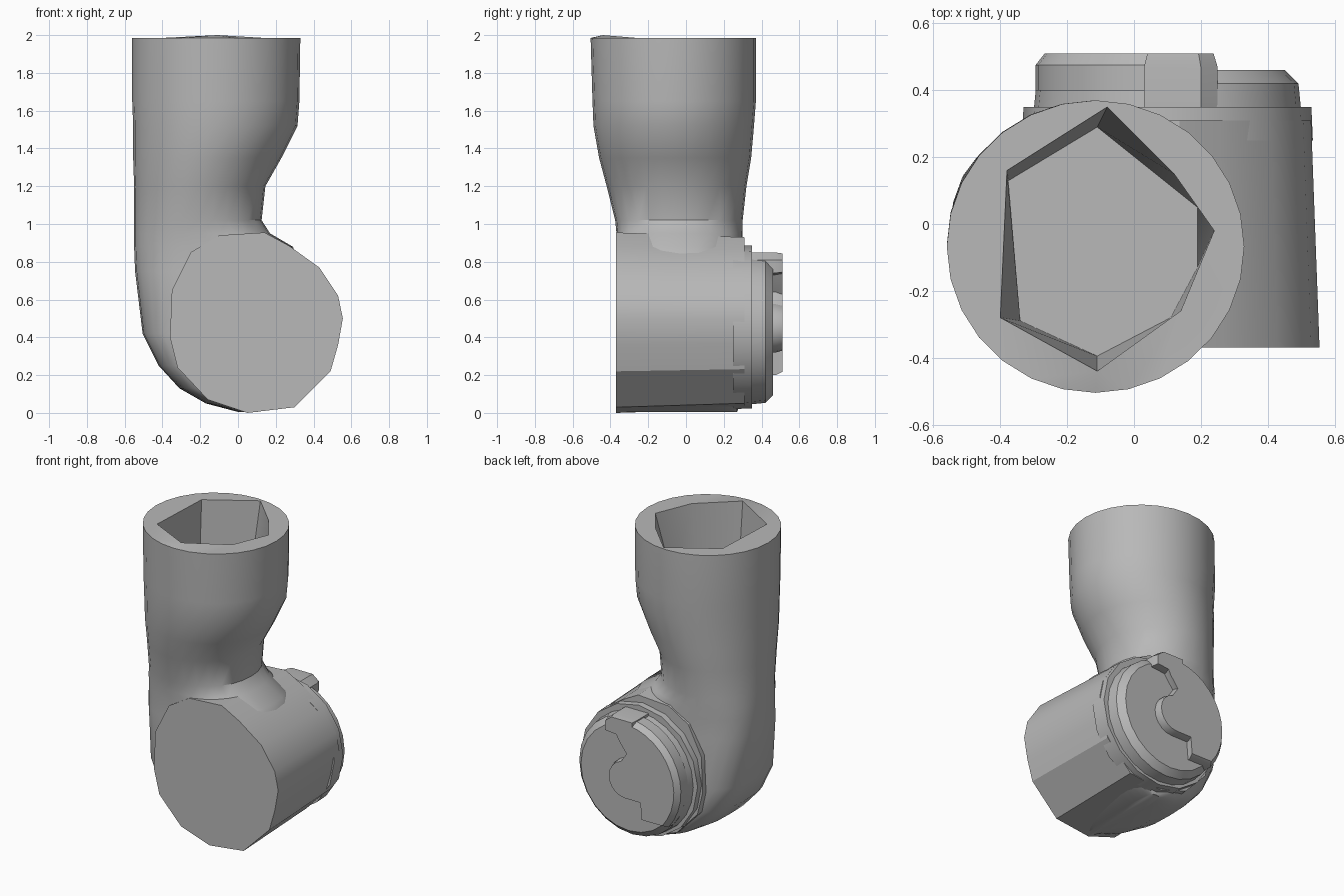
import bpy, bmesh, math
from math import cos, sin, pi, radians

cube = bpy.data.objects.get("Cube")
if cube:
    bpy.data.objects.remove(cube, do_unlink=True)

grey = bpy.data.materials.new("plain_grey")
grey.use_nodes = True
colour = (0.48, 0.48, 0.48, 1)
grey.diffuse_color = colour
grey.node_tree.nodes["Principled BSDF"].inputs["Base Color"].default_value = colour


def finish(name, bm, angle):
    bmesh.ops.recalc_face_normals(bm, faces=bm.faces)
    mesh = bpy.data.meshes.new(name)
    bm.to_mesh(mesh)
    bm.free()
    mesh.materials.append(grey)
    obj = bpy.data.objects.new(name, mesh)
    bpy.context.collection.objects.link(obj)
    bpy.ops.object.select_all(action='DESELECT')
    obj.select_set(True)
    bpy.context.view_layer.objects.active = obj
    bpy.ops.object.shade_smooth_by_angle(angle=radians(angle))


def skin(bm, rings):
    """Join equal-length vertex rings with quads."""
    for a, b in zip(rings, rings[1:]):
        n = len(a)
        for i in range(n):
            j = (i + 1) % n
            bm.faces.new((a[i], a[j], b[j], b[i]))


def prism(name, outline, steps, centre, angle=30):
    """Extrude an x-z outline along y; steps are (y, scale about centre)."""
    bm = bmesh.new()
    cx, cz = centre
    rings = [[bm.verts.new((cx + (x - cx) * s, y, cz + (z - cz) * s))
              for x, z in outline] for y, s in steps]
    skin(bm, rings)
    bm.faces.new(rings[0])
    bm.faces.new(rings[-1])
    finish(name, bm, angle)


def arc(cx, cz, r, start, end, n):
    return [(cx + r * cos(radians(start + (end - start) * i / n)),
             cz + r * sin(radians(start + (end - start) * i / n)))
            for i in range(n + 1)]


# Arm tube: sections (z, x min, x max, y min, y max, corner power; 1 = oval)
sections = [
    (0.005, 0.0, 0.1, -0.34, 0.27, 0.6), (0.05, -0.17, 0.25, -0.35, 0.29, 0.6),
    (0.13, -0.31, 0.3, -0.366, 0.3, 0.6), (0.25, -0.42, 0.35, -0.366, 0.3, 0.6),
    (0.42, -0.505, 0.35, -0.366, 0.3, 0.62), (0.75, -0.545, 0.35, -0.366, 0.3, 0.75),
    (0.88, -0.55, 0.29, -0.366, 0.3, 0.82), (0.95, -0.55, 0.17, -0.368, 0.3, 0.88),
    (1.02, -0.55, 0.125, -0.375, 0.3, 0.95), (1.2, -0.55, 0.145, -0.42, 0.32, 1),
    (1.35, -0.555, 0.23, -0.46, 0.345, 1), (1.52, -0.555, 0.315, -0.49, 0.36, 1),
    (1.65, -0.56, 0.325, -0.495, 0.37, 1), (1.985, -0.56, 0.33, -0.505, 0.37, 1)]
bm = bmesh.new()
sides = 28
rings = []
for z, x0, x1, y0, y1, power in sections:
    ring = []
    for i in range(sides):
        a = 2 * pi * i / sides
        c, s = cos(a), sin(a)
        ring.append(bm.verts.new((
            (x0 + x1) / 2 + (x1 - x0) / 2 * math.copysign(abs(c) ** power, c),
            (y0 + y1) / 2 + (y1 - y0) / 2 * math.copysign(abs(s) ** power, s), z)))
    rings.append(ring)
skin(bm, rings)
bm.faces.new(rings[0])

# Angular, slightly twisted socket sunk into the open end
rim = [(0.24, -0.02), (0.12, 0.15), (-0.08, 0.35), (-0.38, 0.16),
       (-0.4, -0.28), (-0.11, -0.44), (0.14, -0.26)]
floor = [(0.19, -0.13), (0.19, 0.05), (-0.11, 0.29), (-0.375, 0.13),
         (-0.34, -0.29), (-0.11, -0.395), (0.11, -0.28)]
socket = [[bm.verts.new((x, y, z)) for x, y in pts]
          for pts, z in ((rim, 1.985), (floor, 1.52))]
socket[0][5].co.z = 2.0
skin(bm, socket)
bm.faces.new(socket[1])
bmesh.ops.bridge_loops(bm, edges=[e for e in bm.edges if e.is_boundary])
finish("arm_tube", bm, 35)

# Joint drum lying front to back
drum = [(0.555, 0.5), (0.53, 0.62), (0.43, 0.77), (0.27, 0.885), (0.14, 0.955),
        (-0.1, 0.94), (-0.25, 0.85), (-0.35, 0.65), (-0.36, 0.4), (-0.32, 0.24),
        (-0.16, 0.07), (0.05, 0.0), (0.3, 0.03), (0.4, 0.13), (0.49, 0.22),
        (0.53, 0.36)]
prism("joint_drum", drum, [(-0.37, 1), (0.31, 0.95)], (0.05, 0.45), 25)

# Back flange and stepped cap
ring_outline = arc(0.1, 0.455, 0.435, 0, 360, 16)[:-1]
prism("back_flange", ring_outline, [(0.25, 1), (0.35, 0.99)], (0.1, 0.455))
cap_outline = arc(0.1, 0.445, 0.4, 0, 360, 24)[:-1]
prism("back_cap", cap_outline, [(0.34, 1), (0.42, 0.98), (0.46, 0.88)], (0.1, 0.445))

# Raised half of the cap, with a round boss bulging past the split line
plate = (arc(0.1, 0.455, 0.395, 75, 220, 14)
         + [(-0.04, 0.2), (-0.03, 0.32)]
         + arc(0.09, 0.45, 0.13, -90, 75, 9) + [(0.08, 0.64), (0.14, 0.72)])
prism("raised_cap_plate", plate, [(0.4, 1), (0.475, 1), (0.51, 0.93)], (0.1, 0.455))

# Locking tab on top of the cap
tab = [(0.03, 0.72), (0.25, 0.74), (0.25, 0.81), (0.2, 0.85), (0.03, 0.85)]
prism("top_tab", tab, [(0.34, 1), (0.47, 1), (0.51, 0.9)], (0.13, 0.79))
